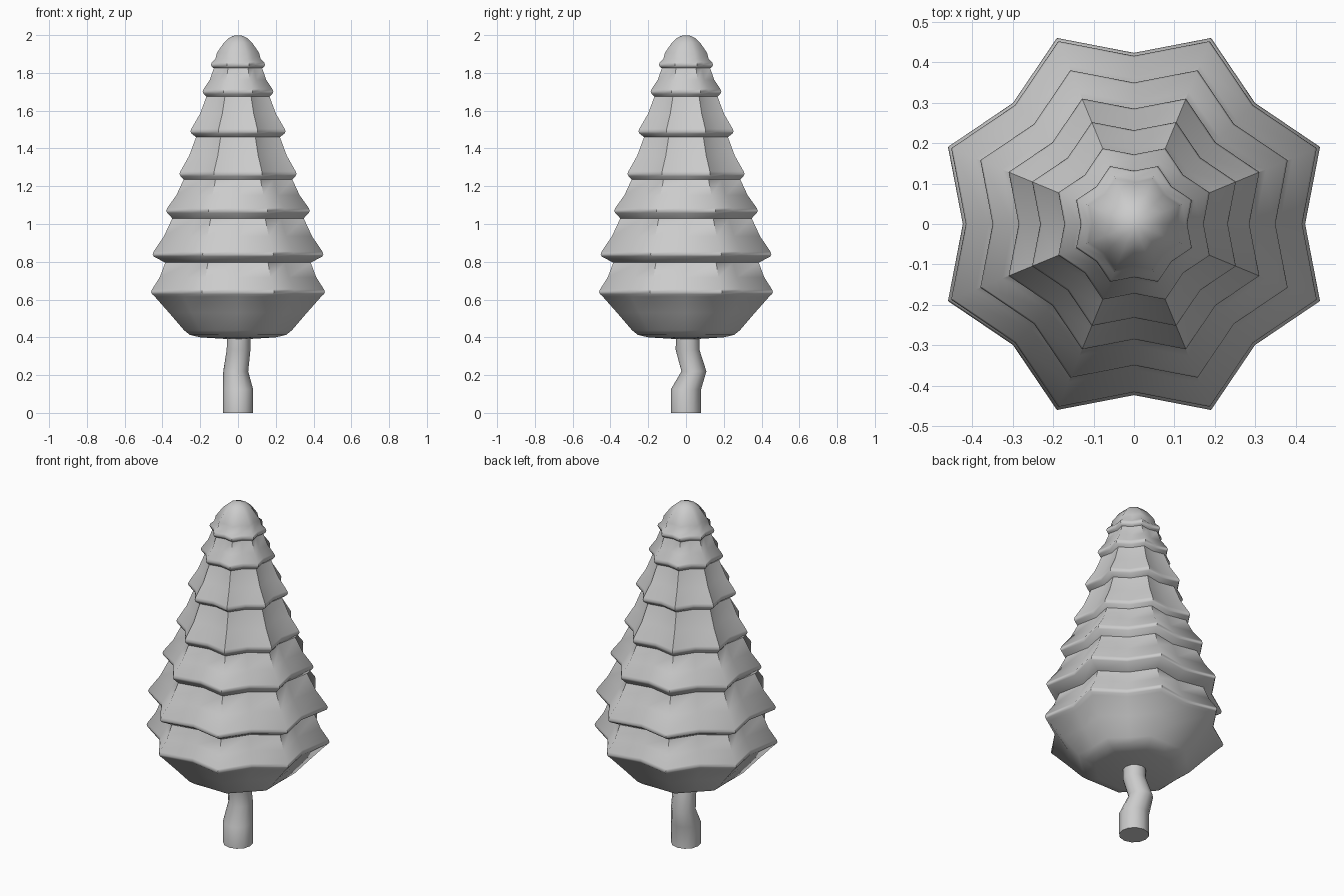
import bpy, bmesh
from math import sin, cos, pi

if "Cube" in bpy.data.objects:
    bpy.data.objects.remove(bpy.data.objects["Cube"])


def loft(name, rings, angle):
    """Skin a stack of closed rings, cap both ends and smooth."""
    bm = bmesh.new()
    loops = [[bm.verts.new(p) for p in ring] for ring in rings]
    n = len(loops[0])
    for a, b in zip(loops, loops[1:]):
        for i in range(n):
            j = (i + 1) % n
            bm.faces.new((a[i], a[j], b[j], b[i]))
    bm.faces.new(loops[0][::-1])
    bm.faces.new(loops[-1])
    bmesh.ops.recalc_face_normals(bm, faces=bm.faces)
    mesh = bpy.data.meshes.new(name)
    bm.to_mesh(mesh)
    bm.free()
    obj = bpy.data.objects.new(name, mesh)
    bpy.context.collection.objects.link(obj)
    bpy.ops.object.select_all(action='DESELECT')
    bpy.context.view_layer.objects.active = obj
    obj.select_set(True)
    bpy.ops.object.shade_smooth_by_angle(angle=angle)
    return obj


def star(half_width, z, valley=0.85):
    """Eight-pointed ring; half_width is the extent along x and y."""
    r = half_width / cos(pi / 8)
    return [(r * k * cos(i * pi / 8), r * k * sin(i * pi / 8), z)
            for i in range(16) for k in [1 if i % 2 else valley]]


# foliage: rounded underside, stepped tiers, rounded tip
rings = [star(0.04, 0.39, 0.92), star(0.20, 0.4, 0.92), star(0.255, 0.413, 0.92),
         star(0.285, 0.437, 0.91), star(0.365, 0.53, 0.88), star(0.44, 0.615)]
# each tier: lip half width, lip height, neck half width, neck height
tiers = [(0.46, 0.64, 0.385, 0.795), (0.452, 0.84, 0.348, 1.03),
         (0.38, 1.07, 0.288, 1.235), (0.31, 1.265, 0.222, 1.46),
         (0.252, 1.49, 0.167, 1.675), (0.187, 1.70, 0.128, 1.825),
         (0.143, 1.843, 0.112, 1.905)]
for w, z, neck, nz in tiers:
    mid = (w + neck) / 2 - 0.008
    rings += [star(w - 0.006, z - 0.012), star(w, z), star(w - 0.005, z + 0.014),
              star(mid, (z + nz) / 2), star(neck, nz)]
rings += [star(0.075, 1.96, 0.88), star(0.045, 1.987, 0.92), star(0.015, 1.999, 0.95)]
loft("foliage", rings, 1.0)

# crooked trunk: centre x, centre y, height, radius
path = [(0, 0, 0, 0.08), (0, 0, 0.125, 0.08), (-0.012, 0.042, 0.22, 0.066),
        (0.003, 0.008, 0.335, 0.063), (0.005, 0.01, 0.46, 0.06)]
loft("trunk", [[(x + r * cos(i * pi / 6), y + r * sin(i * pi / 6), z)
                for i in range(12)] for x, y, z, r in path], 1.0)
